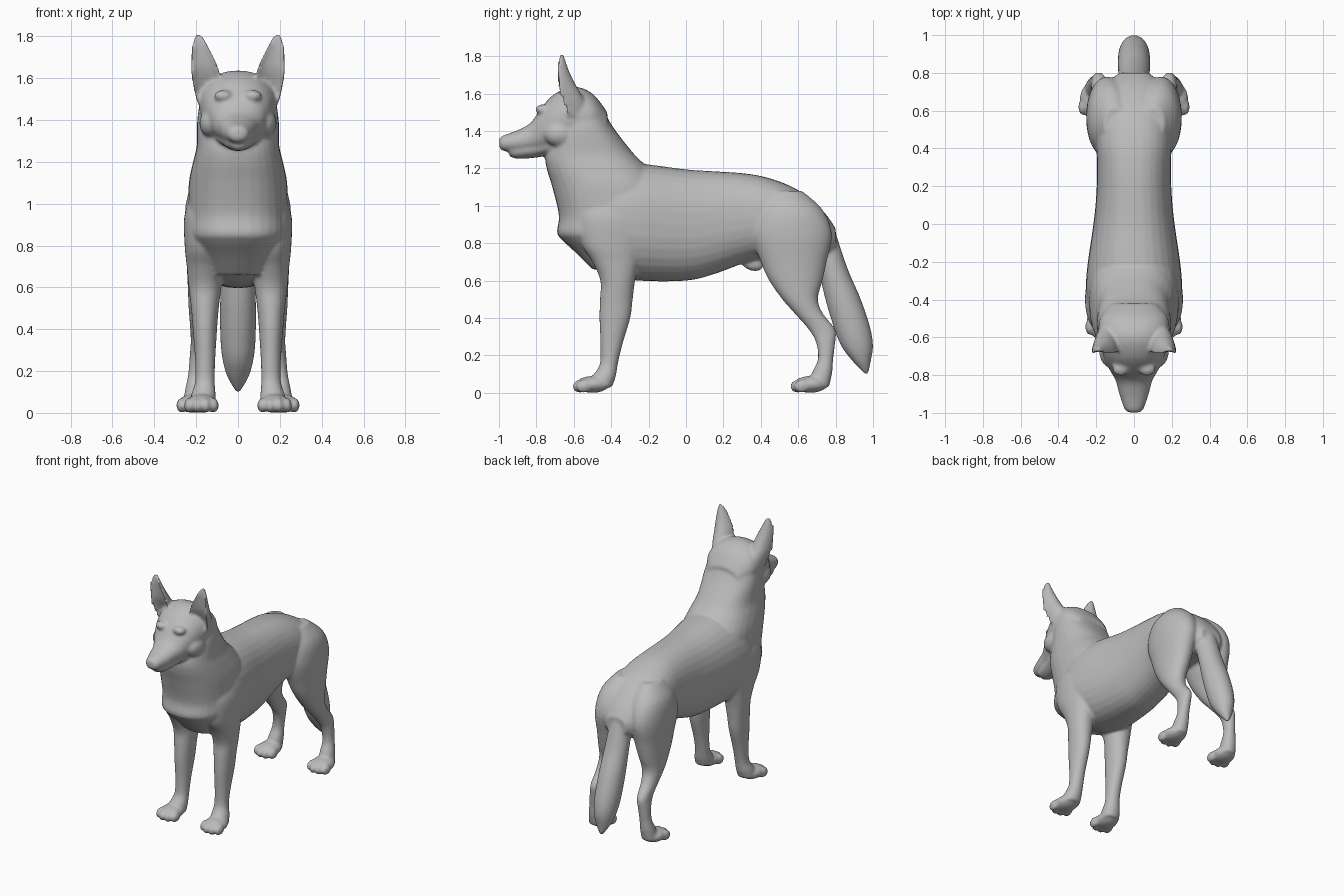
import bpy, bmesh, math
from mathutils import Matrix, Vector

bm = bmesh.new()
SIDES = 32


def smooth_stations(st, n=5):
    # Catmull-Rom interpolation through the cross-section stations
    out = []
    for i in range(len(st) - 1):
        p0, p1 = st[max(i - 1, 0)], st[i]
        p2, p3 = st[i + 1], st[min(i + 2, len(st) - 1)]
        for k in range(n):
            t = k / n
            out.append([0.5 * (2 * b + (c - a) * t + (2 * a - 5 * b + 4 * c - d) * t * t
                               + (3 * b - a - 3 * c + d) * t ** 3)
                        for a, b, c, d in zip(p0, p1, p2, p3)])
    out.append(list(st[-1]))
    return out


def loft(st, axis, power=2.0, side=1, cup=None):
    # station = (position along axis, low, high, half width, centre x)
    rings = []
    for pos, lo, hi, hw, cx in smooth_stations(st):
        ring = []
        for i in range(SIDES):
            a = 2 * math.pi * i / SIDES
            c, s = math.cos(a), math.sin(a)
            u = math.copysign(abs(c) ** (2 / power), c)
            v = math.copysign(abs(s) ** (2 / power), s)
            x = side * (cx + max(hw, 0.004) * u)
            w = (lo + hi) / 2 + (hi - lo) / 2 * v
            if cup is not None:
                w = lo + (hi - lo) * abs(s) * (1 if s > 0 else cup)
            ring.append(bm.verts.new((x, pos, w) if axis == 'y' else (x, w, pos)))
        rings.append(ring)
    for r, q in zip(rings, rings[1:]):
        for i in range(SIDES):
            j = (i + 1) % SIDES
            bm.faces.new((r[i], r[j], q[j], q[i]))
    bm.faces.new(rings[0][::-1])
    bm.faces.new(rings[-1])


def ball(loc, size, tilt=0):
    m = (Matrix.Translation(loc) @ Matrix.Rotation(tilt, 4, 'X')
         @ Matrix.Diagonal(Vector((*size, 1))))
    bmesh.ops.create_uvsphere(bm, u_segments=20, v_segments=12, radius=1, matrix=m)


# Torso: slices along y
loft([(y, b, t, w, 0) for y, t, b, w in [
    (-.62, 1.05, .82, .12), (-.55, 1.15, .73, .20), (-.40, 1.21, .63, .25),
    (-.25, 1.225, .60, .25), (0, 1.195, .60, .215), (.15, 1.185, .635, .20),
    (.30, 1.175, .69, .195), (.42, 1.155, .72, .20), (.55, 1.11, .72, .20),
    (.65, 1.05, .72, .18), (.74, .965, .72, .14), (.80, .88, .76, .08)]], 'y', 2.3)

# Chest and neck: slices along z, with the breast ledge at the front
loft([(z, f, b, w, 0) for z, f, b, w in [
    (.66, -.50, -.25, .13), (.75, -.59, -.15, .18), (.82, -.665, -.10, .225),
    (.86, -.69, -.10, .24), (.95, -.68, -.10, .24), (1.10, -.715, -.12, .235),
    (1.20, -.745, -.20, .215), (1.28, -.75, -.28, .197), (1.40, -.70, -.375, .195),
    (1.50, -.66, -.44, .175), (1.58, -.62, -.51, .12), (1.62, -.60, -.55, .06)]],
    'z', 2.35)

# Skull and muzzle
loft([(y, b, t, w, 0) for y, t, b, w in [
    (-.998, 1.36, 1.315, .025), (-.98, 1.375, 1.295, .05), (-.90, 1.405, 1.285, .078),
    (-.83, 1.445, 1.285, .097), (-.77, 1.53, 1.285, .13), (-.70, 1.60, 1.295, .162),
    (-.60, 1.637, 1.32, .187), (-.50, 1.60, 1.35, .18), (-.42, 1.50, 1.36, .12)]],
    'y', 2.15)
# Lower jaw
loft([(-.945, 1.265, 1.32, .04, 0), (-.90, 1.252, 1.34, .062, 0),
      (-.80, 1.258, 1.36, .085, 0), (-.70, 1.28, 1.38, .12, 0),
      (-.62, 1.30, 1.40, .13, 0)], 'y')
# Nose
ball((0, -.972, 1.345), (.04, .028, .03))

for s in (-1, 1):
    # Cupped ears
    loft([(1.48, -.64, -.52, .055, .14), (1.56, -.67, -.54, .069, .146),
          (1.64, -.695, -.585, .068, .158), (1.71, -.695, -.62, .053, .173),
          (1.77, -.69, -.642, .033, .184), (1.812, -.678, -.655, .014, .188)],
         'z', 2, s, .3)
    # Brows and cheeks
    ball((s * .07, -.765, 1.515), (.045, .04, .028))
    ball((s * .125, -.67, 1.385), (.06, .09, .07))

    # Front leg with shoulder
    loft([(1.08, -.53, -.28, .06, .14), (.95, -.58, -.22, .10, .155),
          (.80, -.56, -.23, .092, .163), (.70, -.50, -.25, .085, .16),
          (.60, -.458, -.272, .078, .158), (.50, -.46, -.285, .066, .158),
          (.40, -.463, -.298, .058, .158), (.25, -.457, -.342, .048, .157),
          (.15, -.462, -.365, .047, .158), (.09, -.50, -.375, .058, .165),
          (.03, -.53, -.395, .065, .17)], 'z', 2.1, s)
    # Hind leg with thigh and hock
    loft([(1.08, .44, .62, .06, .10), (.98, .38, .73, .11, .125),
          (.85, .35, .78, .113, .14), (.70, .40, .752, .095, .15),
          (.60, .445, .73, .08, .16), (.50, .515, .705, .066, .17),
          (.42, .585, .735, .052, .178), (.34, .655, .798, .042, .184),
          (.27, .695, .798, .039, .192), (.18, .705, .787, .039, .20),
          (.11, .675, .782, .048, .205), (.03, .645, .765, .055, .21)], 'z', 2.1, s)

    # Paws with four toes each
    for cx, cy in ((.175, -.50), (.212, .665)):
        ball((s * cx, cy, .045), (.075, .09, .045))
        for k, (dx, dy) in enumerate(((-.058, .02), (-.021, 0), (.021, 0), (.058, .02))):
            ball((s * (cx + dx), cy - .065 + dy, .036), (.025, .043, .036), .15)

# Tail
loft([(.97, .60, .73, .06, 0), (.88, .63, .79, .072, 0), (.78, .67, .825, .077, 0),
      (.65, .71, .87, .082, 0), (.50, .745, .935, .086, 0), (.35, .79, .985, .084, 0),
      (.25, .83, 1.0, .073, 0), (.17, .89, .988, .05, 0), (.10, .955, .975, .01, 0)], 'z')

# Small belly fold
ball((0, .355, .69), (.035, .06, .037), -.3)

bmesh.ops.recalc_face_normals(bm, faces=bm.faces)
mesh = bpy.data.meshes.new("dog_body")
bm.to_mesh(mesh)
bm.free()
dog = bpy.data.objects.new("dog_body", mesh)
bpy.context.collection.objects.link(dog)

# Coat colour
coat = bpy.data.materials.new("grey_coat")
coat.diffuse_color = (.5, .5, .5, 1)
mesh.materials.append(coat)

# Fuse the parts into one skin and soften the joins
remesh = dog.modifiers.new("fuse", 'REMESH')
remesh.mode = 'VOXEL'
remesh.voxel_size = .0095
remesh.use_smooth_shade = True
soften = dog.modifiers.new("soften", 'SMOOTH')
soften.factor = .5
soften.iterations = 6
